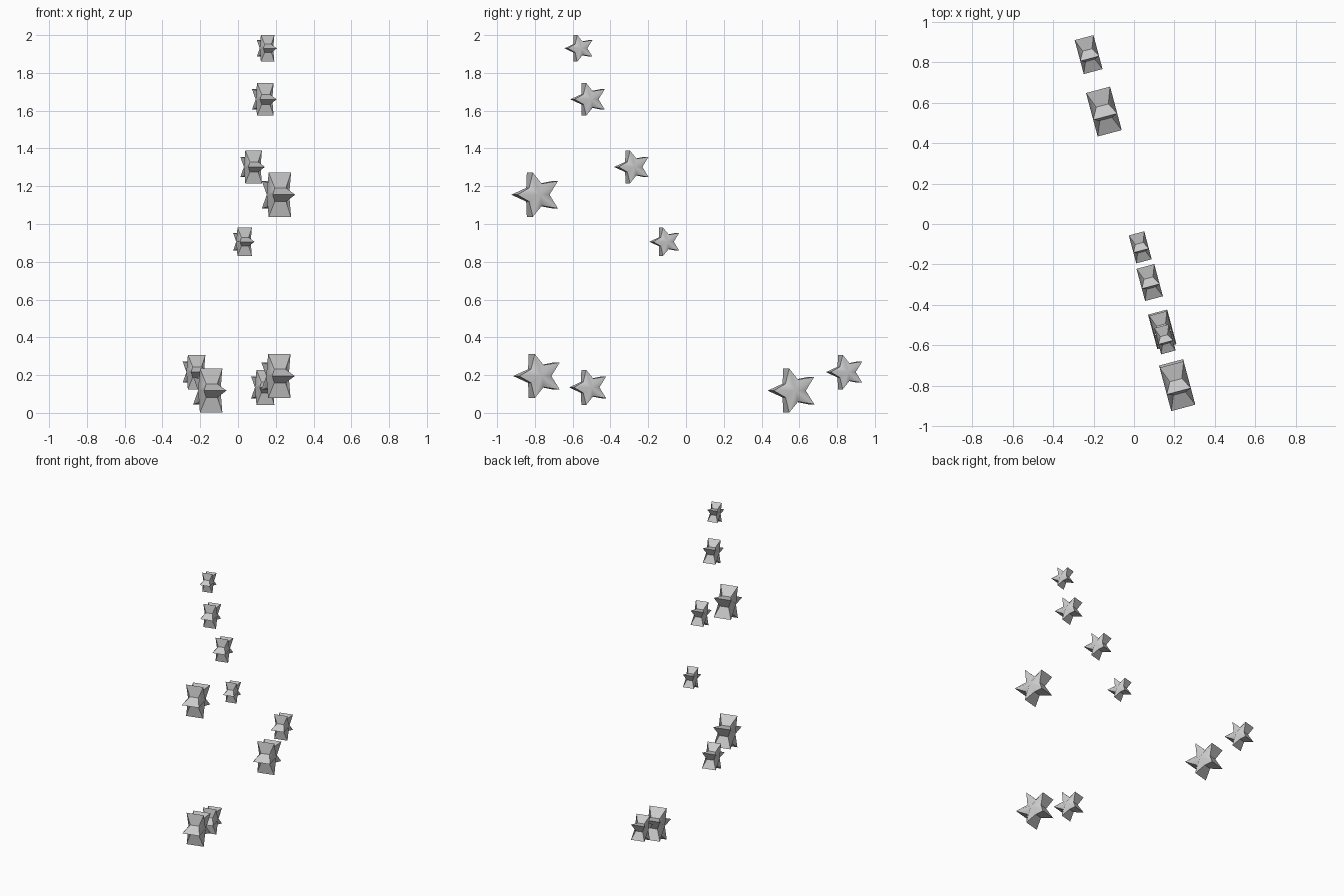
import bpy, bmesh, math

if "Cube" in bpy.data.objects:
    bpy.data.objects.remove(bpy.data.objects["Cube"])

TURN = math.radians(15)      # all stars share one plane turned about z
INNER, TIP_HALF, VALLEY_HALF = 0.5, 0.5, 0.25   # relative to tip radius 1


def star_mesh():
    """Thick five-pointed star, thinner at its valleys, with ridged faces."""
    bm = bmesh.new()
    rims, hubs = [], []
    for side in (1, -1):
        rim = []
        for i in range(10):
            a = math.pi + i * math.pi / 5      # first tip points to -y
            r, h = (1, TIP_HALF) if i % 2 == 0 else (INNER, VALLEY_HALF)
            rim.append(bm.verts.new((side * h, r * math.cos(a), r * math.sin(a))))
        rims.append(rim)
        hubs.append(bm.verts.new((side * TIP_HALF, 0, 0)))
    for i in range(10):
        j = (i + 1) % 10
        # outer wall
        bm.faces.new((rims[0][i], rims[0][j], rims[1][j], rims[1][i]))
        # softly shaded front and back faces
        for rim, hub in zip(rims, hubs):
            bm.faces.new((hub, rim[i], rim[j])).smooth = True
    bmesh.ops.recalc_face_normals(bm, faces=bm.faces)
    for e in bm.edges:
        if any(len(f.verts) == 4 for f in e.link_faces):
            e.smooth = False
    me = bpy.data.meshes.new("star")
    bm.to_mesh(me)
    bm.free()
    return me


# y, z and tip radius of each star
STARS = [
    (-0.563, 1.930, 0.074),
    (-0.513, 1.660, 0.091),
    (-0.281, 1.302, 0.091),
    (-0.790, 1.155, 0.123),
    (-0.108, 0.906, 0.079),
    (-0.780, 0.195, 0.123),
    (-0.512, 0.135, 0.098),
    (0.567, 0.118, 0.123),
    (0.846, 0.216, 0.096),
]

mesh = star_mesh()
for n, (y, z, radius) in enumerate(STARS, 1):
    ob = bpy.data.objects.new(f"star_{n}", mesh)
    ob.location = (-y * math.tan(TURN), y, z)
    ob.rotation_euler = (0, 0, TURN)
    ob.scale = (radius,) * 3
    bpy.context.collection.objects.link(ob)
